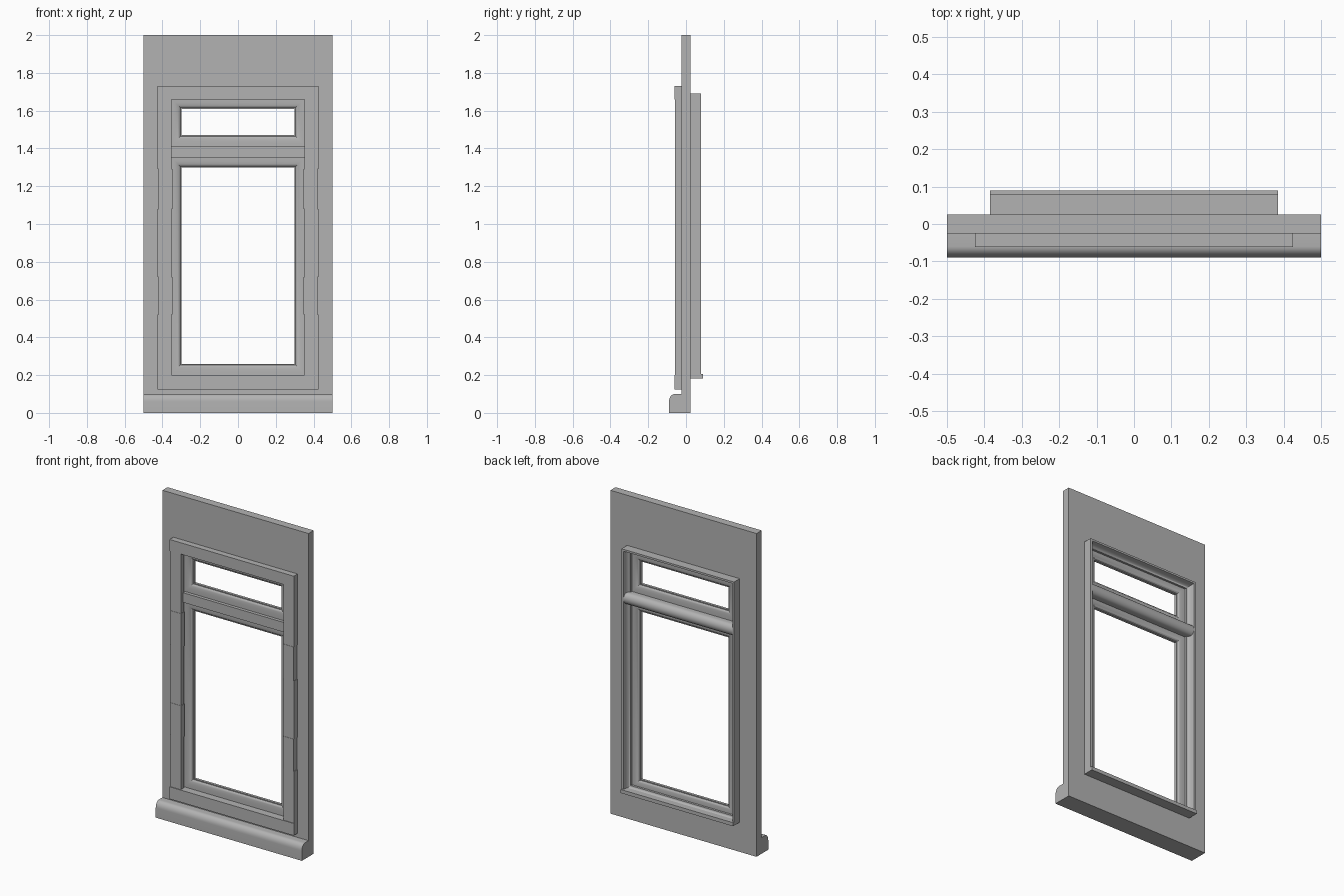
import bpy, bmesh, math

cube = bpy.data.objects.get("Cube")
if cube:
    bpy.data.objects.remove(cube, do_unlink=True)

mat = bpy.data.materials.new("plain_grey")
mat.use_nodes = True
GREY = (0.45, 0.45, 0.45, 1)
mat.diffuse_color = GREY
mat.node_tree.nodes["Principled BSDF"].inputs["Base Color"].default_value = GREY


def finish(name, bm):
    bmesh.ops.recalc_face_normals(bm, faces=bm.faces)
    mesh = bpy.data.meshes.new(name)
    bm.to_mesh(mesh)
    bm.free()
    mesh.materials.append(mat)
    obj = bpy.data.objects.new(name, mesh)
    bpy.context.collection.objects.link(obj)
    bpy.ops.object.select_all(action='DESELECT')
    obj.select_set(True)
    bpy.context.view_layer.objects.active = obj
    bpy.ops.object.shade_smooth_by_angle(angle=math.radians(28))
    return obj


def ring(name, loops):
    """Closed frame through rectangles given as (half width, bottom, top, y)."""
    bm = bmesh.new()
    rows = [[bm.verts.new(p) for p in ((-x, y, a), (x, y, a), (x, y, b), (-x, y, b))]
            for x, a, b, y in loops]
    for i, row in enumerate(rows):
        prev = rows[i - 1]
        for k in range(4):
            n = (k + 1) % 4
            bm.faces.new((prev[k], prev[n], row[n], row[k]))
    return finish(name, bm)


def moulding(name, x, a, b, profile):
    """Mitred frame whose profile is (inset, y)."""
    return ring(name, [(x - i, a + i, b - i, y) for i, y in profile])


def bar(name, x0, x1, profile):
    """Extrude a (y, z) profile along x."""
    bm = bmesh.new()
    face = bm.faces.new([bm.verts.new((x0, y, z)) for y, z in profile])
    new = bmesh.ops.extrude_face_region(bm, geom=[face])["geom"]
    verts = [v for v in new if isinstance(v, bmesh.types.BMVert)]
    bmesh.ops.translate(bm, verts=verts, vec=(x1 - x0, 0, 0))
    return finish(name, bm)


def box(name, x0, x1, y0, y1, z0, z1):
    return bar(name, x0, x1, [(y0, z0), (y1, z0), (y1, z1), (y0, z1)])


def arc(cy, cz, ry, rz, start, end, steps=8):
    angles = [math.radians(start + (end - start) * i / steps) for i in range(steps + 1)]
    return [(cy + ry * math.cos(t), cz + rz * math.sin(t)) for t in angles]


# Wall panel with the window opening
FRONT, BACK = -0.025, 0.025
ring("wall_panel", [(0.5, 0, 2, FRONT), (0.5, 0, 2, BACK),
                    (0.36, 0.2, 1.67, BACK), (0.36, 0.2, 1.67, FRONT)])

# Rounded ledge along the foot of the wall
bar("base_ledge", -0.5, 0.5,
    [(FRONT, 0), (-0.09, 0)] + arc(-0.06, 0.06, 0.03, 0.04, 180, 90) + [(FRONT, 0.1)])

# Stone surround on the front
box("surround_top", -0.425, 0.425, -0.062, FRONT, 1.66, 1.73)
box("surround_bottom", -0.425, 0.425, -0.062, FRONT, 0.125, 0.2)
joints = [0.2, 0.52, 0.72, 1.08, 1.29, 1.66]
for side, label in ((-1, "left"), (1, "right")):
    for i, (a, b) in enumerate(zip(joints, joints[1:])):
        shift = 0.003 * (i % 2)
        x0, x1 = sorted((side * (0.351 - shift), side * (0.425 - shift)))
        box(f"surround_{label}_{i + 1}", x0, x1, -0.058 - shift / 2, FRONT, a, b)

# Moulded sashes: large lower one, small upper one
sash = ([(0, -0.015), (0.015, -0.015)] + arc(0.015, 0.001, 0.04, 0.016, -70, -10, 5)
        + [(0.06, -0.002), (0.06, 0.014)] + arc(0.015, 0.011, 0.04, 0.016, 10, 70, 5)
        + [(0.015, 0.027), (0, 0.027)])
moulding("lower_sash", 0.36, 0.2, 1.36, sash)
moulding("upper_sash", 0.36, 1.41, 1.67, sash)

# Transom: flat in front, half-round behind
box("transom_front", -0.355, 0.355, -0.035, 0.03, 1.35, 1.41)
bar("transom_back", -0.38, 0.38,
    [(0.025, 1.345)] + arc(0.05, 1.38, 0.03, 0.035, -90, 90, 12) + [(0.025, 1.415)])

# Coved casing and sill board on the back
casing = ([(0, 0.02), (0, 0.08), (0.012, 0.08)]
          + arc(0.034, 0.075, 0.02, 0.035, 180, 270, 6) + [(0.034, 0.02)])
moulding("back_casing", 0.385, 0.185, 1.69, casing)
box("back_sill", -0.385, 0.385, 0.02, 0.09, 0.183, 0.205)
